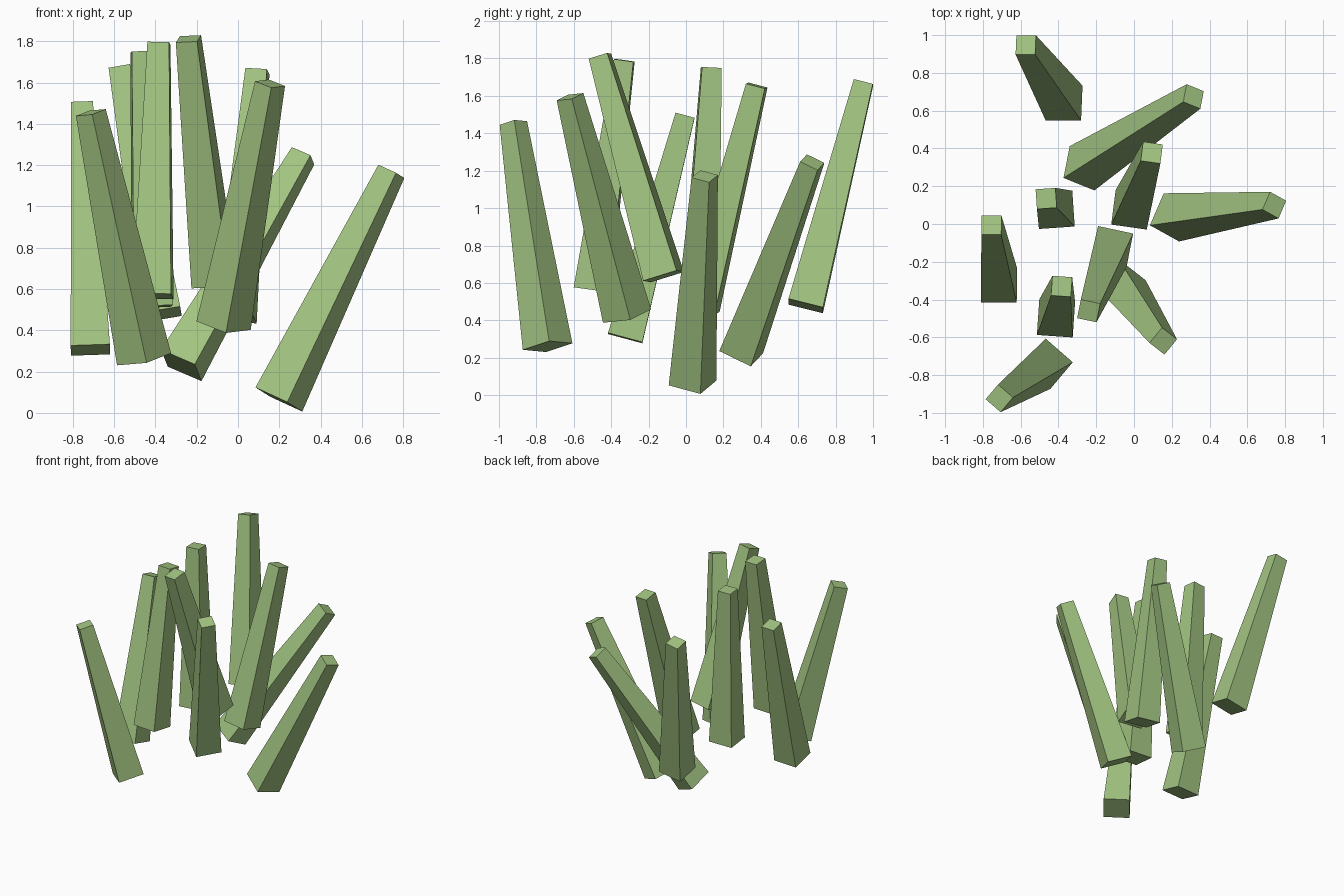
import bpy, bmesh
from math import cos, sin, radians
from mathutils import Vector

if "Cube" in bpy.data.objects:
    bpy.data.objects.remove(bpy.data.objects["Cube"])

green = bpy.data.materials.new("leaf_green")
green.diffuse_color = (0.36, 0.55, 0.22, 1)
green.use_nodes = True
green.node_tree.nodes["Principled BSDF"].inputs["Base Color"].default_value = green.diffuse_color

BASE, TIP = 0.095, 0.0525   # half widths of the square ends


def blade(i, base, tip, angle):
    """Tapered square blade from base to tip; angle is its edge heading seen from above."""
    base, tip = Vector(base), Vector(tip)
    n = (tip - base).normalized()
    c, s = cos(radians(angle)), sin(radians(angle))
    u = Vector((c, s, -(n.x * c + n.y * s) / n.z)).normalized()
    v = n.cross(u)
    bm = bmesh.new()
    rings = [[bm.verts.new(p + u * (a * h) + v * (b * h))
              for a, b in ((-1, -1), (1, -1), (1, 1), (-1, 1))]
             for p, h in ((base, BASE), (tip, TIP))]
    lo, hi = rings
    bm.faces.new(lo[::-1])
    bm.faces.new(hi)
    for k in range(4):
        m = (k + 1) % 4
        bm.faces.new((lo[k], lo[m], hi[m], hi[k]))
    mesh = bpy.data.meshes.new(f"grass_blade_{i}")
    bm.to_mesh(mesh)
    bm.free()
    mesh.materials.append(green)
    bpy.context.collection.objects.link(bpy.data.objects.new(mesh.name, mesh))


# base centre, tip centre, edge heading
blades = [
    ((-0.37, 0.64, 0.477), (-0.573, 0.948, 1.668), 0),
    ((-0.275, 0.295, 0.23), (0.315, 0.675, 1.245), -22),
    ((-0.015, 0.075, 0.463), (0.094, 0.378, 1.655), -8),
    ((0.198, 0.035, 0.065), (0.743, 0.10, 1.17), -29),
    ((-0.415, 0.075, 0.515), (-0.465, 0.135, 1.75), 4),
    ((-0.715, -0.325, 0.305), (-0.755, -0.005, 1.495), 0),
    ((-0.413, -0.50, 0.565), (-0.383, -0.33, 1.79), -4),
    ((-0.115, -0.12, 0.635), (-0.24, -0.46, 1.812), -12),
    ((-0.07, -0.315, 0.423), (0.155, -0.62, 1.595), -38),
    ((-0.455, -0.74, 0.26), (-0.713, -0.923, 1.455), -41),
]
for i, b in enumerate(blades, 1):
    blade(i, *b)
